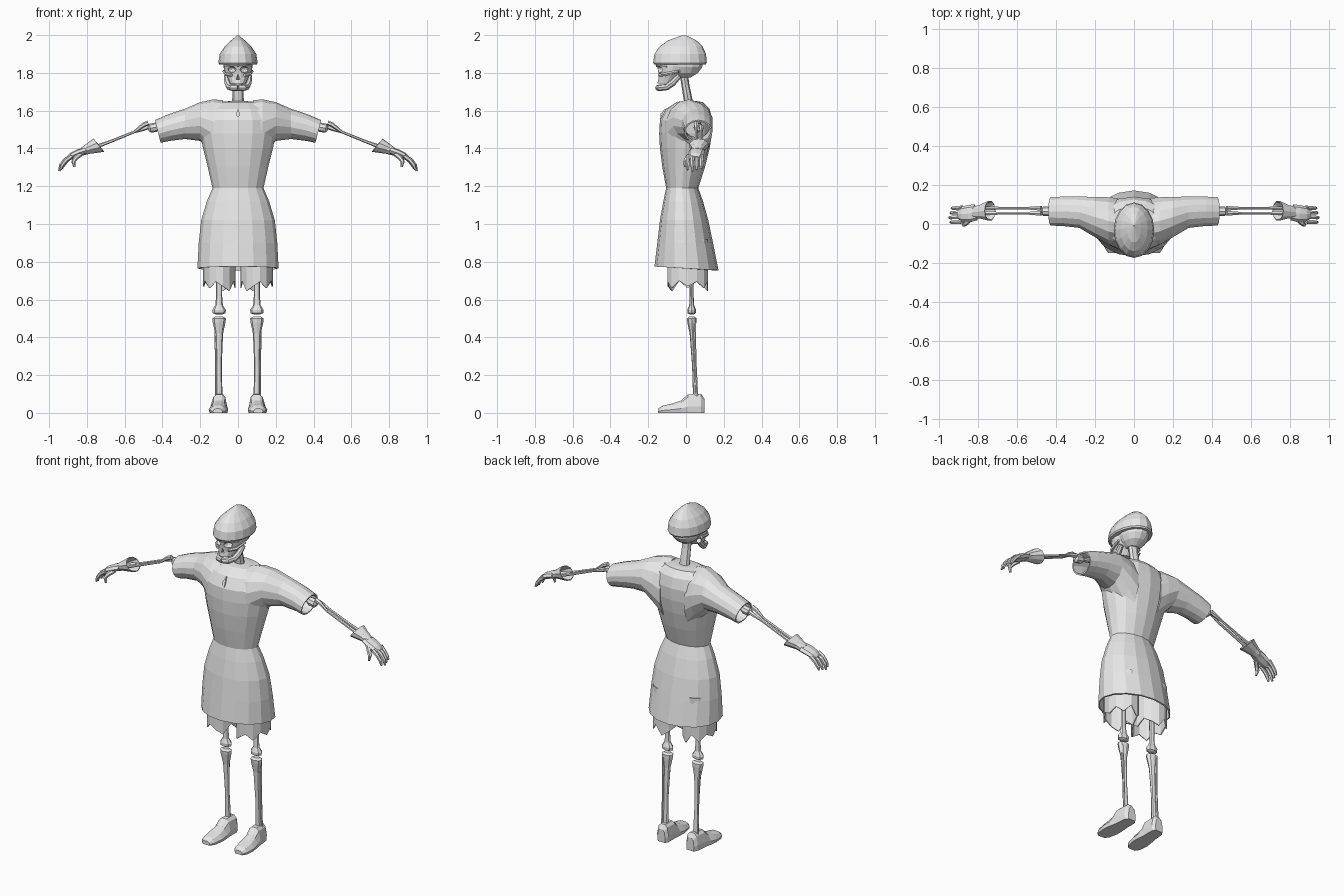
import bpy, bmesh
from math import cos, sin, pi
from mathutils import Vector as V

cube = bpy.data.objects.get("Cube")
if cube:
    bpy.data.objects.remove(cube, do_unlink=True)

GREY = (0.8, 0.8, 0.8, 1)
grey = bpy.data.materials.new("plain_grey")
grey.use_nodes = True
grey.diffuse_color = GREY
grey.node_tree.nodes["Principled BSDF"].inputs["Base Color"].default_value = GREY


def loft(name, rings, caps=(True, True), mirror=False, wall=0):
    """Skin a list of equal-length point rings."""
    bm = bmesh.new()
    loops = [[bm.verts.new(p) for p in ring] for ring in rings]
    n = len(loops[0])
    for a, b in zip(loops, loops[1:]):
        for i in range(n):
            j = (i + 1) % n
            bm.faces.new((a[i], a[j], b[j], b[i]))
    for use, loop in zip(caps, (loops[0], loops[-1])):
        if use:
            bm.faces.new(loop)
    bmesh.ops.recalc_face_normals(bm, faces=bm.faces)
    mesh = bpy.data.meshes.new(name)
    bm.to_mesh(mesh)
    bm.free()
    mesh.materials.append(grey)
    ob = bpy.data.objects.new(name, mesh)
    bpy.context.collection.objects.link(ob)
    if wall:
        ob.modifiers.new("wall", 'SOLIDIFY').thickness = wall
    if mirror:
        ob.modifiers.new("mirror", 'MIRROR').use_clip = False
    return ob


def oval(centre, u, v, n):
    c, u, v = V(centre), V(u), V(v)
    return [c + u * cos(2 * pi * i / n) + v * sin(2 * pi * i / n) for i in range(n)]


def level(z, half, front, back, n=16, x=0):
    """Horizontal oval given its half width and its front and back y."""
    return oval((x, (front + back) / 2, z), (half, 0, 0), (0, (back - front) / 2, 0), n)


def tube(name, points, n=8, flat=1, ref=(0, 1, 0), mirror=True):
    """Tapered tube through (x, y, z, radius) points; flat scales it along ref."""
    pts = [V(p[:3]) for p in points]
    rings = []
    for i, p in enumerate(pts):
        t = pts[min(i + 1, len(pts) - 1)] - pts[max(i - 1, 0)]
        a = t.cross(V(ref)).normalized()
        b = a.cross(t).normalized()
        r = points[i][3]
        rings.append(oval(p, a * r, b * r * flat, n))
    return loft(name, rings, mirror=mirror)


# Tunic: upper body, skirt with a lower back hem, sleeves
loft("tunic_top", [level(*r) for r in (
    (1.19, .135, -.105, .065), (1.3, .16, -.125, .1), (1.4, .185, -.138, .125),
    (1.48, .2, -.142, .138), (1.55, .2, -.138, .14), (1.61, .17, -.105, .125),
    (1.645, .12, -.05, .09), (1.65, .05, -.02, .06))], caps=(False, True))

skirt = [level(*r) for r in (
    (1.19, .135, -.105, .065), (1.12, .165, -.12, .09), (1.02, .195, -.138, .118),
    (.9, .208, -.152, .143), (.765, .215, -.167, .172))]
for p in skirt[-1]:
    p.z -= .06 * p.y
loft("tunic_skirt", skirt, caps=(False, False), wall=.008)

sleeve = []
for x_low, low, x_high, high, front, back in (
        (.08, 1.3, .08, 1.655, -.12, .135), (.13, 1.36, .13, 1.66, -.11, .14),
        (.2, 1.44, .2, 1.645, -.07, .142), (.28, 1.45, .28, 1.61, -.022, .142),
        (.36, 1.44, .37, 1.58, -.012, .142), (.41, 1.43, .44, 1.55, -.01, .14)):
    mid = ((x_low + x_high) / 2, (front + back) / 2, (low + high) / 2)
    sleeve.append(oval(mid, ((x_high - x_low) / 2, 0, (high - low) / 2),
                       (0, (back - front) / 2, 0), 14))
loft("sleeve", sleeve, caps=(False, False), mirror=True, wall=.008)

# Small slit below the collar
slit = [(0, -.133, 1.535), (.009, -.128, 1.585), (0, -.105, 1.61), (-.009, -.128, 1.585)]
loft("collar_slit", [[V(p) + V((0, d, 0)) for p in slit] for d in (-.006, .003)])

# Torn shorts
shorts = [level(z, .086, -.1, .12, 14, .098) for z in (.92, .78, .67)]
for i, p in enumerate(shorts[-1]):
    p.z += (0, .025, -.01, .03, -.025)[i % 5]
loft("torn_shorts", shorts, caps=(True, False), mirror=True, wall=.006)

# Leg bones with swollen knee ends
tube("thigh_bone", [(.1, .03, .9, .018), (.1, .03, .62, .016), (.1, .03, .57, .02),
                    (.1, .03, .545, .036), (.1, .03, .528, .034), (.1, .03, .522, .018)], flat=.65)
tube("shin_bone", [(.1, .03, .51, .02), (.1, .03, .5, .036), (.1, .031, .48, .034),
                   (.1, .034, .42, .021), (.1, .042, .25, .014), (.1, .05, .08, .018)], flat=.7)
tube("calf_bone", [(.118, .045, .48, .008), (.116, .05, .28, .006),
                   (.115, .058, .08, .008)], n=6)

# Shoes: flat sole, narrower top
shoe = []
for y, half, top, slim in ((-.148, .025, .022, .8), (-.125, .043, .038, .7),
                           (-.07, .052, .05, .65), (-.025, .048, .066, .6),
                           (.01, .042, .098, .75), (.08, .038, .1, .75), (.097, .025, .075, .8)):
    x = .1 - y * .05
    shoe.append([V((x + half * s, y, z)) for s, z in (
        (-.9, 0), (.9, 0), (1, top * .35), (slim, top * .85), (slim * .5, top),
        (-slim * .5, top), (-slim, top * .85), (-1, top * .35))])
loft("shoe", shoe, mirror=True)

# Arm bones
tube("upper_arm_bone", [(.2, .065, 1.57, .016), (.41, .065, 1.52, .014),
                        (.435, .065, 1.512, .025), (.465, .065, 1.507, .024),
                        (.475, .065, 1.505, .012)])
for name, side in (("outer_forearm_bone", 1), ("inner_forearm_bone", -1)):
    y = .068 + side * .013
    tube(name, [(.475, y, 1.525 - .01 * side, .013), (.5, y, 1.515 - .01 * side, .012),
                (.55, y, 1.487, .007), (.68, y, 1.435, .008), (.8, y, 1.39, .012)], n=6)

# Glove: flared slanted cuff, palm, fingers and thumb
loft("glove_cuff", [
    oval((.738, .068, 1.417), (.028, 0, .035), (0, .053, 0), 10),
    oval((.79, .063, 1.4), (.008, 0, .028), (0, .036, 0), 10),
    oval((.825, .06, 1.383), (.006, 0, .02), (0, .03, 0), 10)],
    caps=(False, True), mirror=True, wall=.005)
tube("glove_palm", [(.81, .06, 1.388, .019), (.845, .053, 1.376, .02),
                    (.88, .05, 1.36, .018), (.9, .05, 1.348, .012)], flat=2.2)
for i, name in enumerate(("index", "middle", "ring", "little")):
    y, bend = .012 + i * .024, abs(i - 1) * .006
    tube(name + "_finger", [(.88, y, 1.36, .012), (.918 - bend, y - .002, 1.337, .011),
                            (.938 - bend, y - .003, 1.31, .01),
                            (.946 - bend, y - .003, 1.28 + bend, .006)], n=6)
tube("thumb", [(.835, .03, 1.37, .014), (.86, .006, 1.35, .013),
               (.872, -.004, 1.33, .011), (.866, -.006, 1.302, .006)], n=6)

# Neck
tube("neck", [(0, -.012, 1.8, .03), (0, -.004, 1.74, .028), (0, .018, 1.62, .032)],
     flat=.75, mirror=False)

# Skull: cranium, face with hollow eyes and nose, cheekbones, jaw
loft("cranium", [level(*r, 14) for r in (
    (1.775, .03, -.05, .025), (1.8, .06, -.08, .065), (1.83, .076, -.1, .088),
    (1.87, .08, -.12, .092))])
face = loft("skull_face", [level(*r, 14) for r in (
    (1.875, .075, -.15, .02), (1.835, .077, -.155, .02), (1.8, .07, -.148, 0),
    (1.775, .055, -.146, -.03), (1.745, .042, -.152, -.05))])


def carve(ob, name, centre, size, cone=False):
    """Cut a rounded or pointed hollow and leave no cutter behind."""
    bm = bmesh.new()
    if cone:
        bmesh.ops.create_cone(bm, segments=4, radius1=1, radius2=.1, depth=2, cap_ends=True)
    else:
        bmesh.ops.create_icosphere(bm, subdivisions=2, radius=1)
    bmesh.ops.scale(bm, vec=size, verts=bm.verts)
    bmesh.ops.translate(bm, vec=centre, verts=bm.verts)
    mesh = bpy.data.meshes.new(name)
    bm.to_mesh(mesh)
    bm.free()
    mesh.materials.append(grey)
    cutter = bpy.data.objects.new(name, mesh)
    bpy.context.collection.objects.link(cutter)
    cutter.hide_render = True
    mod = ob.modifiers.new(name, 'BOOLEAN')
    mod.operation, mod.object = 'DIFFERENCE', cutter
    bpy.context.view_layer.update()
    done = bpy.data.meshes.new_from_object(
        ob.evaluated_get(bpy.context.evaluated_depsgraph_get()))
    ob.modifiers.clear()
    ob.data = done
    bpy.data.objects.remove(cutter, do_unlink=True)


for side in (-1, 1):
    carve(face, "eye_hollow", (side * .034, -.145, 1.818), (.024, .035, .017))
carve(face, "nose_hollow", (0, -.15, 1.782), (.013, .022, .016), cone=True)
tube("cheekbone", [(.035, -.142, 1.788, .009), (.062, -.11, 1.793, .01),
                   (.074, -.04, 1.808, .008)], n=6, ref=(0, 0, 1))
tube("brow_ridge", [(0, -.154, 1.838, .007), (.035, -.146, 1.842, .009),
                    (.07, -.1, 1.835, .007)], n=6, ref=(0, 0, 1))
tube("jaw", [(.06, -.035, 1.785, .014), (.055, -.07, 1.748, .018), (.045, -.1, 1.725, .017),
             (.03, -.138, 1.721, .017), (0, -.148, 1.721, .016)], flat=1, ref=(0, 0, 1))

# Pointed helmet
loft("helmet", [level(*r) for r in (
    (1.845, .099, -.168, .105), (1.853, .104, -.174, .11), (1.9, .097, -.167, .106),
    (1.94, .07, -.14, .088), (1.972, .037, -.095, .055), (1.99, .015, -.045, .02),
    (2, .003, -.015, -.005))])
